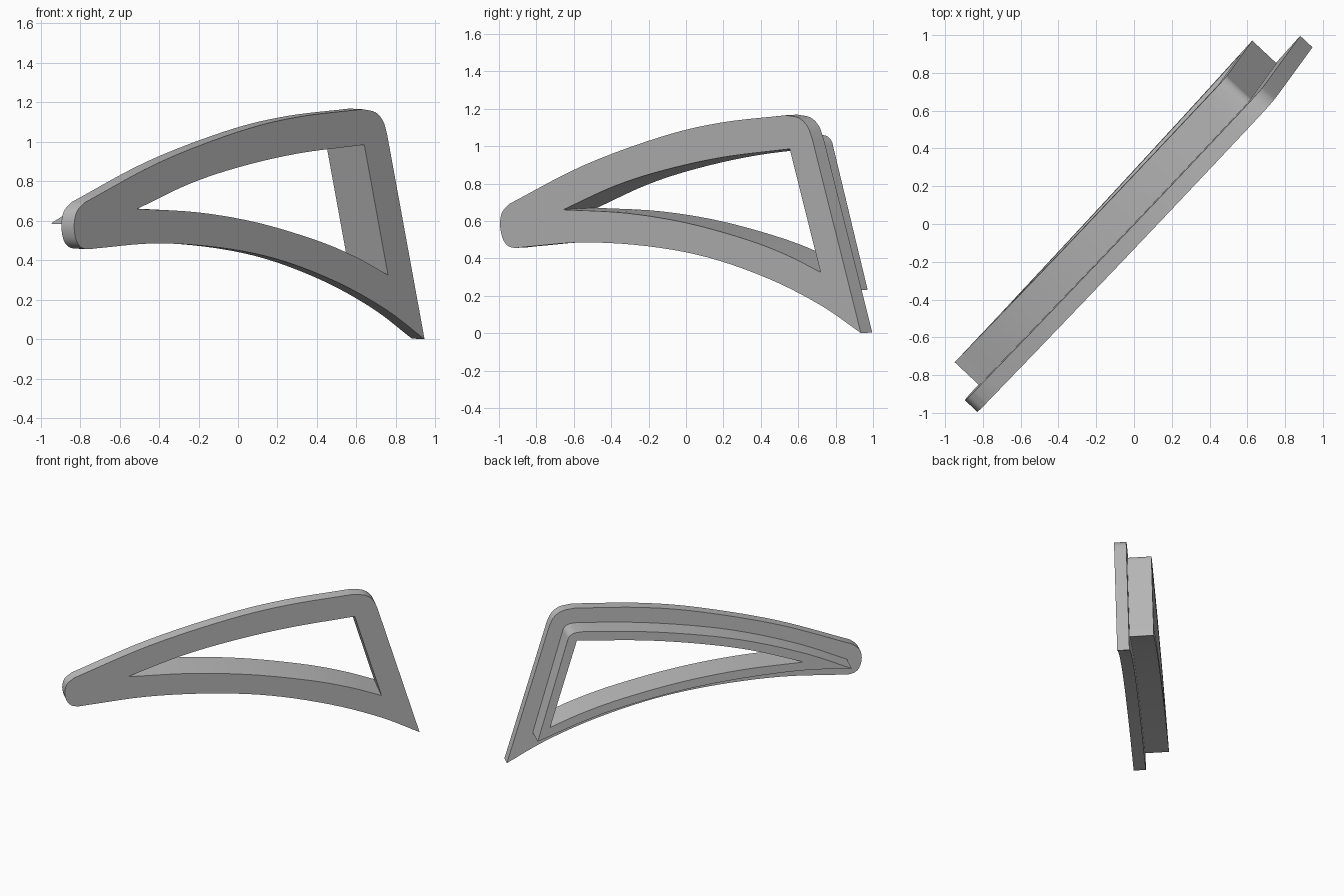
import bpy
import bmesh
from mathutils import Vector

if "Cube" in bpy.data.objects:
    bpy.data.objects.remove(bpy.data.objects["Cube"], do_unlink=True)

# The frame stands in a slightly tilted upright plane; NORMAL points to its back
NORMAL = Vector((-0.73, 0.683, 0.038)).normalized()
PLANE_OFFSET = -0.051
FLANGE_DEPTH = 0.089
COLLAR_DEPTH = 0.177

grey = bpy.data.materials.new("plain grey")
grey.use_nodes = True
colour = (0.5, 0.5, 0.5, 1)
grey.diffuse_color = colour
grey.node_tree.nodes["Principled BSDF"].inputs["Base Color"].default_value = colour


def smooth_run(points, steps=5):
    """Pass a smooth curve through the points, leaving out the last one."""
    pts = [Vector(p) for p in points]
    if len(pts) == 2:
        return pts[:1]
    pts = [2 * pts[0] - pts[1]] + pts + [2 * pts[-1] - pts[-2]]
    result = []
    for a, b, c, d in zip(pts, pts[1:], pts[2:], pts[3:]):
        for i in range(steps):
            t = i / steps
            result.append(0.5 * (2 * b + (c - a) * t
                                 + (2 * a - 5 * b + 4 * c - d) * t ** 2
                                 + (3 * b - a - 3 * c + d) * t ** 3))
    return result


def outline(*runs):
    """Join runs into a closed loop; each run ends where the next begins."""
    loop = []
    for i, run in enumerate(runs):
        loop += smooth_run(list(run) + [runs[(i + 1) % len(runs)][0]])
    return loop


def on_plane(p, depth):
    x, z = p
    y = (PLANE_OFFSET - NORMAL.x * x - NORMAL.z * z) / NORMAL.y
    return Vector((x, y, z)) + NORMAL * depth


def ring(name, outer, inner, start, depth):
    """Extrude the area between two outlines along the plane normal."""
    bm = bmesh.new()
    edges = []
    for loop in (outer, inner):
        verts = [bm.verts.new(on_plane(p, start)) for p in loop]
        edges += [bm.edges.new((v, verts[i - 1])) for i, v in enumerate(verts)]
    bmesh.ops.triangle_fill(bm, use_beauty=True, edges=edges, normal=NORMAL)
    made = bmesh.ops.extrude_face_region(bm, geom=bm.faces[:], use_keep_orig=True)
    moved = [g for g in made["geom"] if isinstance(g, bmesh.types.BMVert)]
    bmesh.ops.translate(bm, verts=moved, vec=NORMAL * depth)
    bmesh.ops.recalc_face_normals(bm, faces=bm.faces[:])
    mesh = bpy.data.meshes.new(name)
    bm.to_mesh(mesh)
    bm.free()
    mesh.materials.append(grey)
    obj = bpy.data.objects.new(name, mesh)
    bpy.context.collection.objects.link(obj)
    bpy.ops.object.select_all(action="DESELECT")
    obj.select_set(True)
    bpy.context.view_layer.objects.active = obj
    bpy.ops.object.shade_smooth_by_angle(angle=0.5)
    return obj


# Curved triangular opening: lower edge, straight side, upper edge
opening = outline(
    [(-.51, .66), (-.2, .642), (.1, .59), (.4, .5), (.6, .415)],
    [(.76, .325)],
    [(.64, .985), (.3, .94), (0, .87), (-.25, .785)],
)

# Outer edge of the front flange: lower edge, side, round corner, top, round end
flange_edge = outline(
    [(-.72, .46), (-.42, .485), (-.1, .465), (.2, .405), (.5, .29), (.75, .15)],
    [(.945, 0)],
    [(.755, 1.04), (.735, 1.105), (.695, 1.15)],
    [(.63, 1.165), (.3, 1.125), (0, 1.05), (-.4, .895)],
    [(-.78, .69), (-.817, .645), (-.83, .58), (-.822, .51), (-.8, .47), (-.765, .456)],
)

# Outer edge of the rear collar, a narrow band around the opening
collar_edge = outline(
    [(-.755, .575), (-.51, .595), (-.2, .575), (.1, .523), (.4, .433), (.6, .345)],
    [(.82, .222)],
    [(.69, .975), (.68, 1.02), (.655, 1.045)],
    [(.61, 1.051), (.3, 1.008), (0, .938), (-.25, .853), (-.523, .722)],
)

ring("front_flange", flange_edge, opening, 0, FLANGE_DEPTH)
ring("rear_collar", collar_edge, opening, FLANGE_DEPTH, COLLAR_DEPTH)
